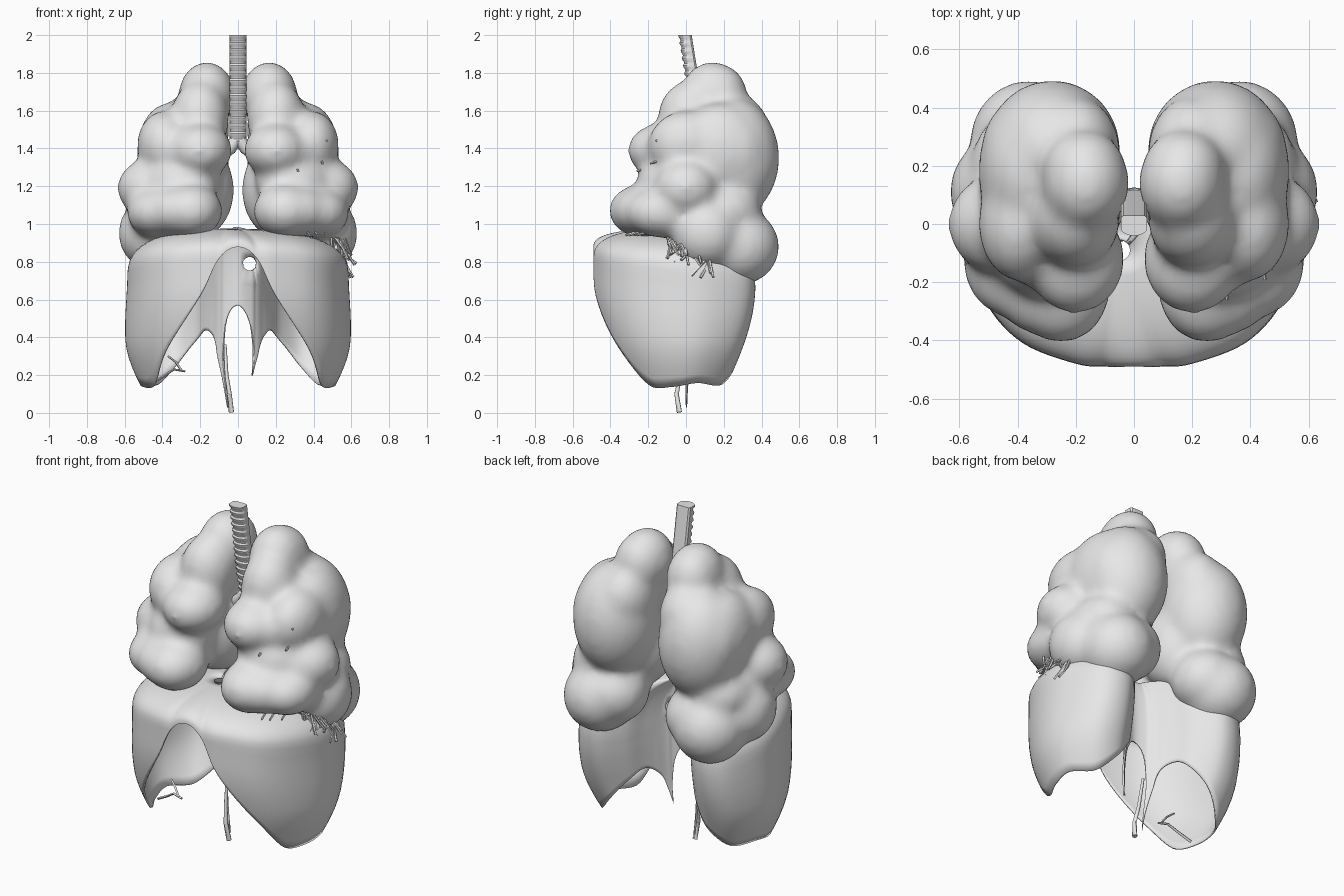
import bpy, bmesh, math, random
from mathutils import Vector

if "Cube" in bpy.data.objects:
    bpy.data.objects.remove(bpy.data.objects["Cube"])

random.seed(4)
grey = bpy.data.materials.new("light_grey")
grey.diffuse_color = (0.8, 0.8, 0.8, 1)
grey.use_nodes = True
grey.node_tree.nodes["Principled BSDF"].inputs["Base Color"].default_value = grey.diffuse_color


def add_object(name, bm, angle=60):
    bmesh.ops.recalc_face_normals(bm, faces=bm.faces)
    mesh = bpy.data.meshes.new(name)
    bm.to_mesh(mesh)
    bm.free()
    ob = bpy.data.objects.new(name, mesh)
    bpy.context.collection.objects.link(ob)
    mesh.materials.append(grey)
    bpy.ops.object.select_all(action='DESELECT')
    ob.select_set(True)
    bpy.context.view_layer.objects.active = ob
    bpy.ops.object.shade_smooth_by_angle(angle=math.radians(angle))
    return ob


def apply(ob, kind, **settings):
    m = ob.modifiers.new(kind.lower(), kind)
    for key, value in settings.items():
        setattr(m, key, value)
    bpy.context.view_layer.objects.active = ob
    bpy.ops.object.modifier_apply(modifier=m.name)


def tube(bm, points, r0, r1, sides=6):
    """Tapering tube along a path."""
    rings = []
    for i, p in enumerate(points):
        a, b = points[max(i - 1, 0)], points[min(i + 1, len(points) - 1)]
        q = (Vector(b) - Vector(a)).to_track_quat('Z', 'Y')
        r = r0 + (r1 - r0) * i / (len(points) - 1)
        rings.append([bm.verts.new(Vector(p) + q @ Vector((r * math.cos(t), r * math.sin(t), 0)))
                      for t in (2 * math.pi * k / sides for k in range(sides))])
    for a, b in zip(rings, rings[1:]):
        for k in range(sides):
            bm.faces.new((a[k], a[(k + 1) % sides], b[(k + 1) % sides], b[k]))
    bm.faces.new(rings[0][::-1])
    bm.faces.new(rings[-1])


# Lungs: overlapping lobes (centre, radii) fused into one soft skin
lobes = [
    (.165, .14, 1.68, .15, .17, .18), (.20, .02, 1.56, .155, .17, .20),
    (.28, .25, 1.35, .235, .245, .32), (.20, -.12, 1.39, .17, .19, .145),
    (.39, .00, 1.42, .145, .20, .18), (.25, -.22, 1.07, .17, .19, .145),
    (.43, -.12, 1.06, .16, .20, .135), (.47, .00, 1.19, .17, .17, .155),
    (.36, .28, .88, .205, .215, .205), (.46, .11, .95, .175, .19, .19),
    (.20, .10, 1.18, .18, .20, .25),
]
fillers = [
    (.20, .24, 1.50, .155, .20, .20), (.37, .18, 1.38, .165, .25, .26),
    (.29, -.06, 1.38, .15, .18, .13), (.33, -.18, 1.07, .16, .20, .14),
    (.29, -.09, 1.22, .20, .17, .14), (.38, .20, 1.07, .18, .20, .15),
    (.28, .27, .92, .19, .19, .18), (.17, .18, 1.68, .145, .145, .165),
    (.39, .26, 1.38, .135, .16, .20),
]
for side, name in ((1, "left_lung"), (-1, "right_lung")):
    bm = bmesh.new()
    for x, y, z, rx, ry, rz in lobes + fillers:
        ball = bmesh.ops.create_icosphere(bm, subdivisions=4, radius=1)["verts"]
        for v in ball:
            v.co = Vector((side * (x + v.co.x * rx), y + v.co.y * ry, z + v.co.z * rz))
    lung = add_object(name, bm)
    apply(lung, 'REMESH', mode='VOXEL', voxel_size=.022)
    apply(lung, 'SMOOTH', factor=.5, iterations=18)
    bpy.ops.object.shade_smooth_by_angle(angle=math.radians(60))

# Diaphragm: kidney-shaped plan, each point is x, y, rim height, shoulder height
half = [
    (0, -.49, .88, .82), (.10, -.49, .82, .82), (.20, -.48, .62, .82), (.38, -.41, .33, .80),
    (.50, -.28, .15, .78), (.575, -.08, .14, .75), (.575, .12, .16, .70), (.48, .32, .15, .66),
    (.34, .365, .25, .66), (.22, .27, .38, .65), (.16, .16, .44, .66), (.11, .07, .36, .67),
    (.085, .04, .20, .68), (.065, .02, .46, .68), (0, .0, .57, .68),
]
other = [(-x, y, .03 if r == .20 else r, s) for x, y, r, s in half[1:-1]]
loop = [Vector(p) for p in half + other[::-1]]


def sample(i, t):
    a, b, c, d = (loop[(i + k) % len(loop)] for k in (-1, 0, 1, 2))
    p = .5 * (2 * b + (c - a) * t + (2 * a - 5 * b + 4 * c - d) * t * t
              + (3 * b - a - 3 * c + d) * t ** 3)
    p[2] = b[2] + (c[2] - b[2]) * t if min(b[2], c[2]) < .21 and abs(b[0]) < .13 else p[2]
    return p


def taper(x, y, z):
    s = math.sin(math.pi / 2 * min(1, max(0, (z - .13) / .55)))
    sx = math.sin(math.pi / 2 * min(1, max(0, (z - .13) / .28)))
    # narrow strands drift inward on their way down
    gx = .87 + .15 * sx if abs(x) > .13 else .55 + .45 * min(1, max(0, z / .3))
    if z > .5:
        gx = 1 + (gx - 1) * max(0, 1 - (z - .5) / .2)
    return (x * gx, -.05 + (y + .05) * (.62 + .38 * s), z)


bm = bmesh.new()
columns = []
DOME, WALL, STEPS = 14, 12, 6
centre, peak = Vector((-.05, -.09)), .975
for i in range(len(loop)):
    for k in range(STEPS):
        x, y, rim, shoulder = sample(i, k / STEPS)
        top = max(shoulder, rim)
        out = Vector((x, y)) - centre
        hole = out.normalized() * .036      # round opening at the peak
        col = []
        for j in range(DOME + 1):
            a = j / DOME * math.pi / 2
            r = math.sin(a) ** .9
            z = top + (peak - top) * max(0, math.cos(a)) ** .8
            p = centre + hole + (out - hole) * r
            col.append(bm.verts.new((p.x, p.y, z)))
        for j in range(1, WALL + 1):
            z = top + (rim - .002 - top) * j / WALL
            col.append(bm.verts.new(taper(x, y, z)))
        columns.append(col)
for a, b in zip(columns, columns[1:] + columns[:1]):
    for j in range(len(a) - 1):
        bm.faces.new((a[j], a[j + 1], b[j + 1], b[j]))

# Second opening through the back of the dome, its edge drawn onto a circle
spot, radius = Vector((.06, .79)), .036
inside = [v for v in bm.verts
          if v.co.y > -.3 and (Vector((v.co.x, v.co.z)) - spot).length < radius]
gone = set(inside)
edge = {v for f in {f for v in inside for f in v.link_faces} for v in f.verts} - gone
bmesh.ops.delete(bm, geom=inside, context='VERTS')
for v in edge:
    d = (Vector((v.co.x, v.co.z)) - spot).normalized() * radius
    v.co.x, v.co.z = spot.x + d.x, spot.y + d.y
diaphragm = add_object("diaphragm", bm)
apply(diaphragm, 'SOLIDIFY', thickness=.01, offset=-1)

# Hanging strand at the back of the diaphragm
bm = bmesh.new()
tube(bm, [(-.068, -.005, .36), (-.06, -.03, .2), (-.045, -.05, .1), (-.035, -.035, .003)],
     .008, .014, 8)
add_object("hanging_strand", bm)

# Windpipe: ridged front, flat smooth back, leaning forward at the top
bm = bmesh.new()
rings = []
count, sides = 57, 24
for i in range(count):
    f = i / (count - 1)
    z, yc = 2 - .56 * f, .0 + .09 * f
    ring = []
    for k in range(sides):
        t = 2 * math.pi * k / sides
        c, s = math.cos(t), math.sin(t)
        r = .048 if i % 4 < 2 or s > .3 else .040
        ring.append(bm.verts.new((max(-.045, min(.045, r * 1.08 * c)),
                                  yc + min(.030, r * .85 * s), z)))
    rings.append(ring)
for a, b in zip(rings, rings[1:]):
    for k in range(sides):
        bm.faces.new((a[k], b[k], b[(k + 1) % sides], a[(k + 1) % sides]))
bm.faces.new(rings[0])
bm.faces.new(rings[-1][::-1])
add_object("windpipe", bm, 35)

# Main airways into both lungs
bm = bmesh.new()
for s in (1, -1):
    tube(bm, [(0, .09, 1.46), (s * .04, .09, 1.40), (s * .12, .1, 1.34)], .035, .03, 12)
add_object("airways", bm)

# Fine vessel ends poking out below the left lung
bm = bmesh.new()
for i in range(32):
    f = random.random()
    p = Vector((.54 + random.uniform(-.05, .03), -.10 + .24 * f, .93 - .12 * f))
    d = Vector((random.uniform(-.01, .07), random.uniform(-.09, .05), random.uniform(-.12, -.06)))
    tube(bm, [p, p + d * .6, p + d + Vector((0, 0, .008))], .008, .007, 5)
for x, y, z in ((.36, -.28, .95), (.40, -.26, .95), (.45, -.22, .95), (.30, -.22, 1.29),
                (.43, -.15, 1.33), (.45, -.12, 1.45)):
    tube(bm, [(x, y + .06, z + .02), (x + .02, y - .04, z - .01)], .007, .006, 5)
add_object("vessel_ends", bm)

# Small branching vessel inside the right half of the diaphragm
bm = bmesh.new()
tube(bm, [(-.47, -.08, .15), (-.40, -.1, .19), (-.34, -.12, .23), (-.28, -.13, .22)], .008, .006)
tube(bm, [(-.30, -.13, .225), (-.33, -.12, .27), (-.37, -.1, .30)], .007, .005)
add_object("inner_vessel", bm)
